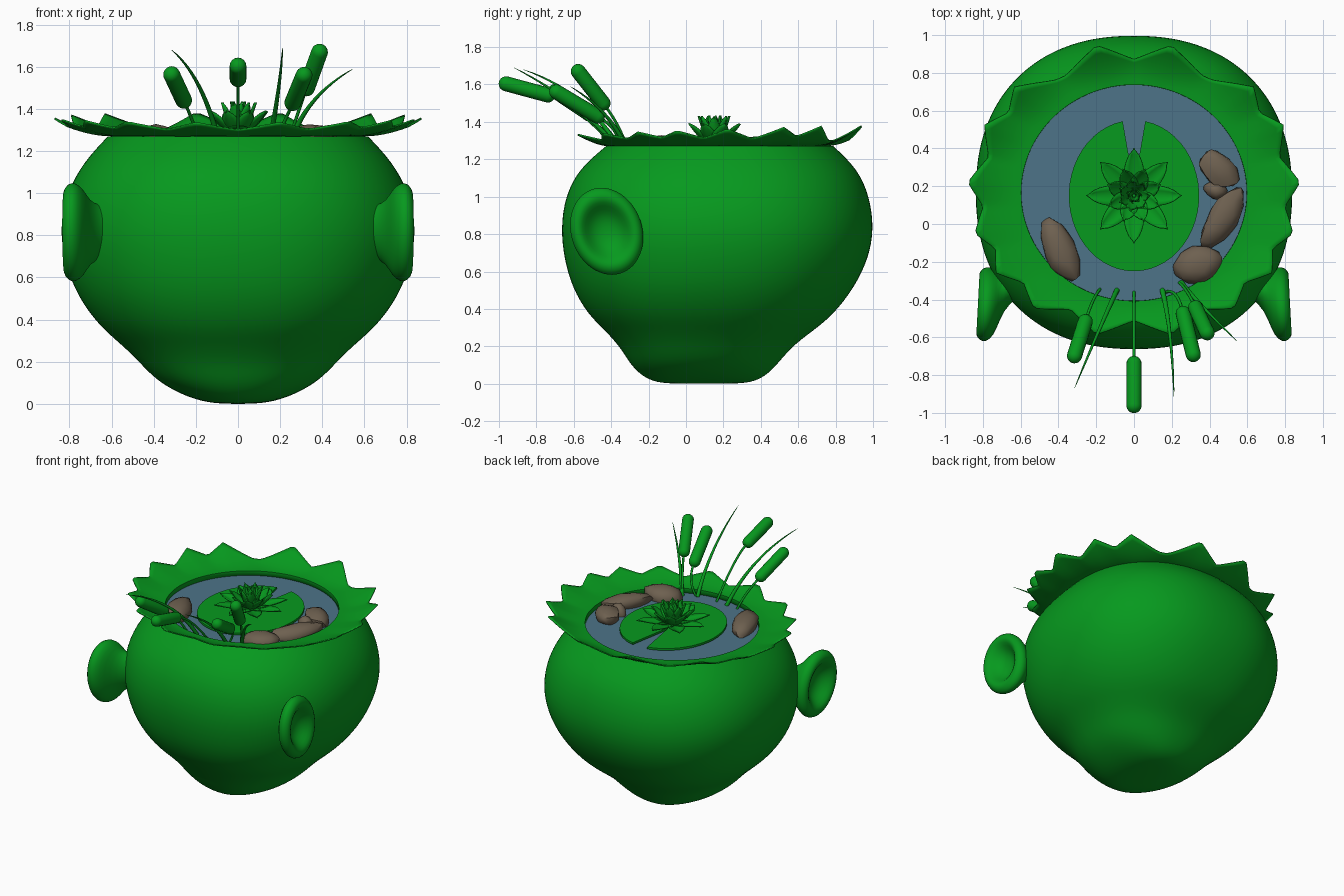
import bpy, bmesh, math, random
from mathutils import Vector, Matrix

random.seed(4)
if "Cube" in bpy.data.objects:
    bpy.data.objects.remove(bpy.data.objects["Cube"])


def material(name, rgb):
    m = bpy.data.materials.new(name)
    m.use_nodes = True
    m.diffuse_color = (*rgb, 1)
    m.node_tree.nodes["Principled BSDF"].inputs["Base Color"].default_value = (*rgb, 1)
    return m


GREEN = material("leaf green", (0.002, 0.32, 0.013))
WATER = material("pond blue", (0.075, 0.175, 0.25))
ROCK = material("rock brown", (0.155, 0.118, 0.08))


def finish(name, bm, mat, subsurf=0, sharp=60):
    bmesh.ops.recalc_face_normals(bm, faces=bm.faces)
    mesh = bpy.data.meshes.new(name)
    bm.to_mesh(mesh)
    bm.free()
    mesh.materials.append(mat)
    mesh.polygons.foreach_set("use_smooth", [True] * len(mesh.polygons))
    mesh.set_sharp_from_angle(angle=math.radians(sharp))
    ob = bpy.data.objects.new(name, mesh)
    bpy.context.collection.objects.link(ob)
    if subsurf:
        mod = ob.modifiers.new("smooth", "SUBSURF")
        mod.levels = mod.render_levels = subsurf
    return ob


def loft(name, rings, mat, cap_start=False, cap_end=False, subsurf=0, sharp=60):
    bm = bmesh.new()
    rows = [[bm.verts.new(p) for p in r] for r in rings]
    n = len(rows[0])
    for a, b in zip(rows, rows[1:]):
        for i in range(n):
            j = (i + 1) % n
            bm.faces.new((a[i], a[j], b[j], b[i]))
    if cap_start:
        bm.faces.new(rows[0])
    if cap_end:
        bm.faces.new(rows[-1])
    return finish(name, bm, mat, subsurf, sharp)


def oval(rx, y0, y1, z, n=40, e=2.0):
    def f(v):
        return math.copysign(abs(v) ** (2 / e), v)
    angles = [math.tau * i / n for i in range(n)]
    return [(rx * f(math.cos(a)), (y0 + y1) / 2 + (y1 - y0) / 2 * f(math.sin(a)), z)
            for a in angles]


def tube(name, path, radii, mat=GREEN, n=10):
    rings = []
    for i, p in enumerate(path):
        axis = path[min(i + 1, len(path) - 1)] - path[max(i - 1, 0)]
        q = axis.to_track_quat("Z", "Y")
        rings.append([p + q @ Vector((radii[i] * math.cos(math.tau * k / n),
                                      radii[i] * math.sin(math.tau * k / n), 0))
                      for k in range(n)])
    return loft(name, rings, mat, True, True)


def bend(a, b, c, n=10):
    ts = [i / n for i in range(n + 1)]
    return [a * (1 - t) ** 2 + b * 2 * t * (1 - t) + c * t * t for t in ts]


# Pot body: half width, front y, back y, height
body = [(0.05, -0.06, 0.25, 0.0), (0.15, -0.16, 0.35, 0.006), (0.26, -0.235, 0.425, 0.04),
        (0.37, -0.295, 0.485, 0.1), (0.44, -0.335, 0.54, 0.165), (0.49, -0.375, 0.595, 0.22),
        (0.565, -0.44, 0.69, 0.29), (0.66, -0.525, 0.79, 0.37), (0.765, -0.61, 0.9, 0.51),
        (0.825, -0.655, 0.98, 0.67), (0.85, -0.672, 1.008, 0.83), (0.818, -0.65, 0.985, 1.0),
        (0.735, -0.575, 0.92, 1.15), (0.62, -0.43, 0.79, 1.27)]
loft("pot_body", [oval(*r, e=2.25) for r in body], GREEN, cap_start=True, subsurf=2)

# Side handles: dished thick discs on short necks that sweep back into the body
# radius, offset along the axis, backward shift
cup = [(0.12, -0.2, 0.17), (0.115, -0.12, 0.12), (0.14, -0.075, 0.05), (0.19, -0.05, 0.01),
       (0.222, -0.01, 0), (0.215, 0.025, 0), (0.18, 0.05, 0), (0.145, 0.04, 0),
       (0.11, 0.0, 0), (0.07, -0.03, 0), (0.02, -0.04, 0)]
for side, label in ((1, "left"), (-1, "right")):
    rings = []
    for r, h, back in cup:
        rings.append([])
        for k in range(28):
            a = math.tau * k / 28
            u, v = 0.9 * r * math.cos(a), 1.08 * r * math.sin(a)
            u += back - 0.12 * v
            p = Matrix.Rotation(math.radians(3), 3, "Z") @ Vector((h, u, v))
            rings[-1].append((side * (0.782 + p.x), p.y - 0.425, p.z + 0.815))
    loft(label + "_handle", rings, GREEN, cap_end=True, subsurf=1)

# Leafy collar with raised pointed tips at these angles, mirrored left to right
right_tips = [3, 26, 44, 77, -17, -34, -53, -77]
tips = right_tips + [180 - t for t in right_tips]
N = 180
rings = [oval(0.6, -0.41, 0.74, 1.23, N)]
for step in range(9):
    t = step / 8
    ring = []
    for i in range(N):
        a = math.tau * i / N
        gap = min(abs((360 * i / N - tip + 180) % 360 - 180) for tip in tips)
        s = max(0, 1 - gap / 15) ** 1.3
        grow = 0.1 * s * t ** 1.5
        rx = 0.6 + 0.18 * t + grow
        ry = 0.575 + 0.11 * t + grow
        lift = 0.025 + s * (0.06 + 0.025 * math.sin(a))
        ring.append((rx * math.cos(a), 0.165 + 0.015 * t + ry * math.sin(a),
                     1.274 + lift * t * t))
    rings.append(ring)
collar = loft("leaf_collar", rings, GREEN, sharp=50)
solid = collar.modifiers.new("thickness", "SOLIDIFY")
solid.thickness = 0.008
solid.offset = 0

# Pond water
loft("water", [oval(0.61, -0.42, 0.75, z, 32) for z in (1.23, 1.243)], WATER, True, True)

# Lily pad with a notch at the back
bm = bmesh.new()
outline = [(0, 0.2)]
for i in range(49):
    a = math.radians(100 + 340 * i / 48)
    outline.append((0.345 * math.cos(a), 0.15 + 0.4 * math.sin(a)))
pad = bm.faces.new([bm.verts.new((x, y, 1.25)) for x, y in outline])
up = bmesh.ops.extrude_face_region(bm, geom=[pad])["geom"]
bmesh.ops.translate(bm, vec=(0, 0, 0.015), verts=[v for v in up if isinstance(v, bmesh.types.BMVert)])
finish("lily_pad", bm, GREEN, sharp=30)


# Water lily: rings of cupped petals (count, start radius, reach, height, width, turn)
def petal_ring(name, count, r0, reach, height, width, turn):
    bm = bmesh.new()
    steps = 8
    for k in range(count):
        rot = Matrix.Rotation(math.tau * k / count + turn, 3, "Z")
        rows = []
        for i in range(steps + 1):
            t = i / steps
            w = width * (math.sin(math.pi * (0.1 + 0.9 * t)) ** 0.65 if t < 1 else 0.04)
            r, z = r0 + reach * t, height * t ** 1.5
            rows.append([bm.verts.new(rot @ Vector((r - abs(c) * 0.01, c * w, z + abs(c) * w * 0.35))
                                      + Vector((0, 0.15, 1.275))) for c in (-1, -0.5, 0, 0.5, 1)])
        for a, b in zip(rows, rows[1:]):
            for j in range(4):
                bm.faces.new((a[j], a[j + 1], b[j + 1], b[j]))
    ob = finish(name, bm, GREEN)
    mod = ob.modifiers.new("thickness", "SOLIDIFY")
    mod.thickness = 0.006


petal_ring("outer_petals", 8, 0.02, 0.232, 0.045, 0.052, 0)
petal_ring("middle_petals", 8, 0.02, 0.13, 0.115, 0.046, math.pi / 8)
petal_ring("inner_petals", 7, 0.02, 0.07, 0.155, 0.038, 0)
petal_ring("bud_petals", 5, 0.015, 0.025, 0.16, 0.03, 0.3)

# Rocks: x, y, half length, half width, turn in degrees
rocks = [(0.455, 0.29, 0.11, 0.075, -40), (0.43, 0.178, 0.055, 0.042, -15),
         (0.478, 0.035, 0.17, 0.07, 60), (0.335, -0.21, 0.115, 0.09, 15), (-0.39, -0.13, 0.165, 0.078, -62)]
for i, (x, y, length, width, turn) in enumerate(rocks):
    bm = bmesh.new()
    bmesh.ops.create_icosphere(bm, subdivisions=1, radius=1.15)
    for v in bm.verts:
        v.co *= random.uniform(0.85, 1.2)
    bmesh.ops.subdivide_edges(bm, edges=bm.edges, cuts=1, use_grid_fill=True, smooth=0.3)
    bm.transform(Matrix.Translation((x, y, 1.262)) @ Matrix.Rotation(math.radians(turn), 4, "Z")
                 @ Matrix.Diagonal((length, width, 0.03 + 0.4 * width, 1)))
    finish("rock_%d" % (i + 1), bm, ROCK, sharp=50)

# Cattails: stem foot, head start, head end
cattails = [((0, -0.36, 1.24), (0, -0.7, 1.533), (0, -1.0, 1.614)),
            ((-0.18, -0.345, 1.24), (-0.248, -0.485, 1.42), (-0.325, -0.73, 1.585)),
            ((0.17, -0.36, 1.24), (0.252, -0.44, 1.41), (0.322, -0.725, 1.58)),
            ((0.24, -0.31, 1.24), (0.315, -0.42, 1.47), (0.398, -0.6, 1.7))]
for i, pts in enumerate(cattails):
    foot, start, end = map(Vector, pts)
    axis = (end - start).normalized()
    stem = bend(foot, start - axis * 0.12, start + axis * 0.03)
    tube("cattail_stem_%d" % (i + 1), stem, [0.008] * len(stem), n=8)
    r = 0.04
    path, radii = [], []
    for k in range(7):
        a = math.pi / 2 * k / 6
        path.append(start + axis * r * (1 - math.cos(a)))
        radii.append(max(0.003, r * math.sin(a)))
    path += [start + end - p for p in reversed(path)]
    tube("cattail_head_%d" % (i + 1), path, radii + radii[::-1], n=16)

# Grass blades: foot, bend point, tip
blades = [((-0.09, -0.35, 1.24), (-0.17, -0.52, 1.56), (-0.315, -0.87, 1.68)),
          ((0.15, -0.35, 1.24), (0.2, -0.55, 1.5), (0.212, -0.92, 1.69)),
          ((0.25, -0.31, 1.24), (0.32, -0.4, 1.46), (0.545, -0.62, 1.59))]
for i, pts in enumerate(blades):
    path = bend(*map(Vector, pts), 14)
    tube("grass_blade_%d" % (i + 1), path, [0.013 * (1 - k / 14) ** 0.7 + 0.001 for k in range(15)], n=8)
